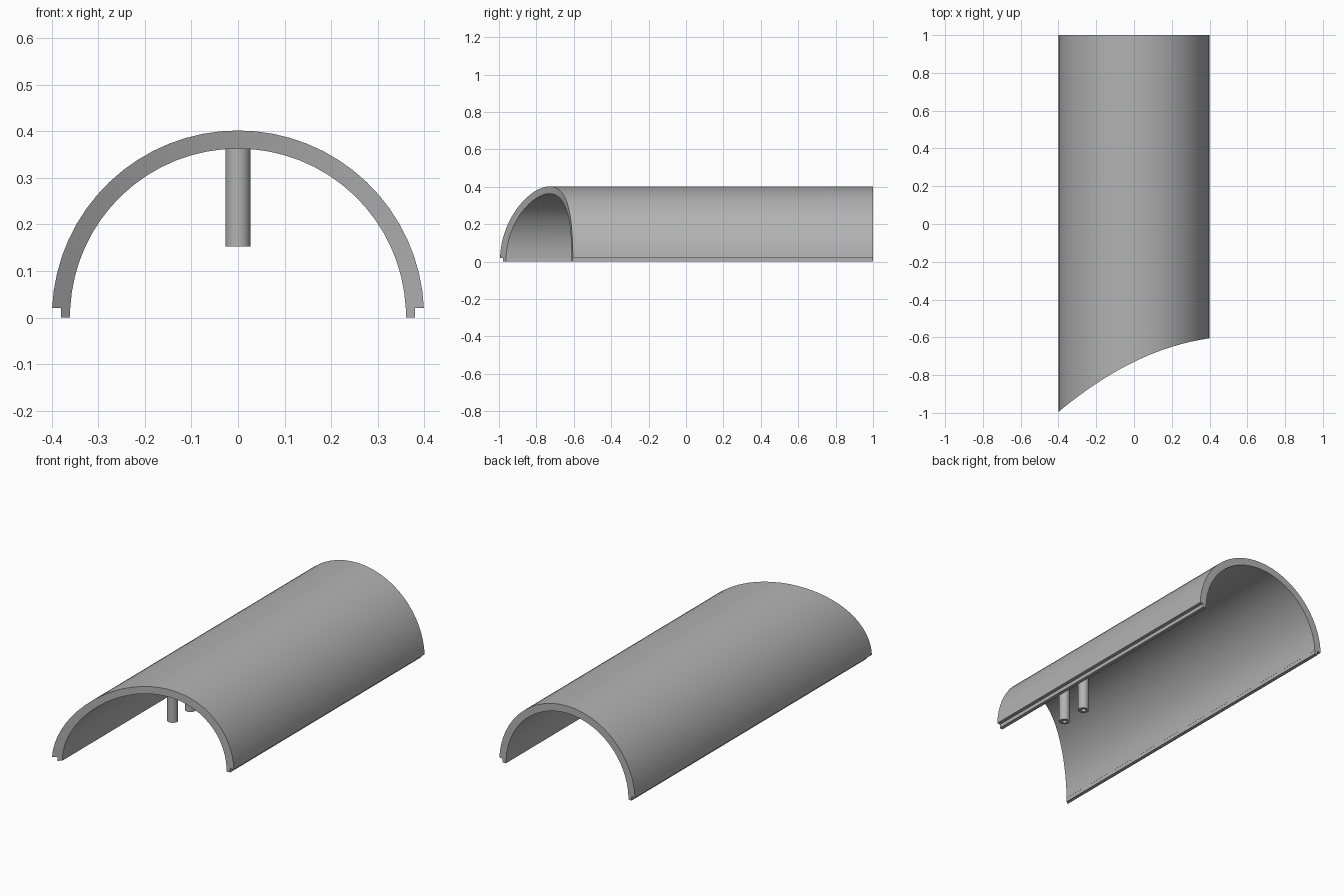
import bpy, bmesh
from math import sin, cos, pi, asin

if "Cube" in bpy.data.objects:
    bpy.data.objects.remove(bpy.data.objects["Cube"], do_unlink=True)

grey = bpy.data.materials.new("plain grey")
grey.use_nodes = True
colour = (0.45, 0.45, 0.45, 1)
grey.diffuse_color = colour
grey.node_tree.nodes["Principled BSDF"].inputs["Base Color"].default_value = colour

BACK = 1.0
RIM = 0.02           # height of the shell's lower edge
CENTRE = 0.002       # height of the arch centre
OUTER, INNER = 0.4, 0.361
SEGMENTS = 32


def front_y(x):
    """Curved, slanted cut at the front end."""
    return -0.73 + 0.4875 * x - 0.4375 * x * x


def finish(name, bm):
    bmesh.ops.recalc_face_normals(bm, faces=bm.faces)
    mesh = bpy.data.meshes.new(name)
    bm.to_mesh(mesh)
    bm.free()
    mesh.materials.append(grey)
    obj = bpy.data.objects.new(name, mesh)
    bpy.context.collection.objects.link(obj)
    bpy.ops.object.select_all(action="DESELECT")
    obj.select_set(True)
    bpy.context.view_layer.objects.active = obj
    bpy.ops.object.shade_smooth_by_angle(angle=pi / 6)
    return obj


def extrude_strip(name, outer, inner):
    """Run a strip-shaped section from the slanted cut to the flat back."""
    bm = bmesh.new()
    rows = [[[bm.verts.new((x, y, z)) for x, z in side
              for y in [front_y(x) if front else BACK]]
             for side in (outer, inner)] for front in (True, False)]
    (fo, fi), (bo, bi) = rows
    for i in range(len(outer) - 1):
        j = i + 1
        for a, b in ((fo, fi), (bo, bi), (fo, bo), (fi, bi)):
            bm.faces.new((a[i], a[j], b[j], b[i]))
    for i in (0, -1):
        bm.faces.new((fo[i], fi[i], bi[i], bo[i]))
    return finish(name, bm)


def arc(radius):
    start = asin((RIM - CENTRE) / radius)
    angles = [start + (pi - 2 * start) * i / SEGMENTS for i in range(SEGMENTS + 1)]
    return [(radius * cos(a), CENTRE + radius * sin(a)) for a in angles]


def peg(name, y, radius=0.027, bore=0.012, bottom=0.153, top=0.375, sides=32):
    """Round post with a blind hole in its lower end."""
    bm = bmesh.new()
    rings = []
    for r, z in ((radius, top), (radius, bottom), (bore, bottom), (bore, bottom + 0.12)):
        rings.append([bm.verts.new((r * cos(2 * pi * i / sides),
                                    y + r * sin(2 * pi * i / sides), z))
                      for i in range(sides)])
    for a, b in zip(rings, rings[1:]):
        for i in range(sides):
            j = (i + 1) % sides
            bm.faces.new((a[i], a[j], b[j], b[i]))
    bm.faces.new(rings[0])
    bm.faces.new(rings[-1])
    return finish(name, bm)


# Half-round shell
extrude_strip("arched_shell", arc(OUTER), arc(INNER))

# Narrow locating lips under both lower edges
for side, s in (("left", 1), ("right", -1)):
    extrude_strip(side + "_lip",
                  [(s * 0.38, RIM), (s * 0.38, 0)],
                  [(s * INNER, RIM), (s * INNER, 0)])

# Two hollow pegs hanging from the crown
peg("front_peg", -0.55)
peg("rear_peg", -0.40)
